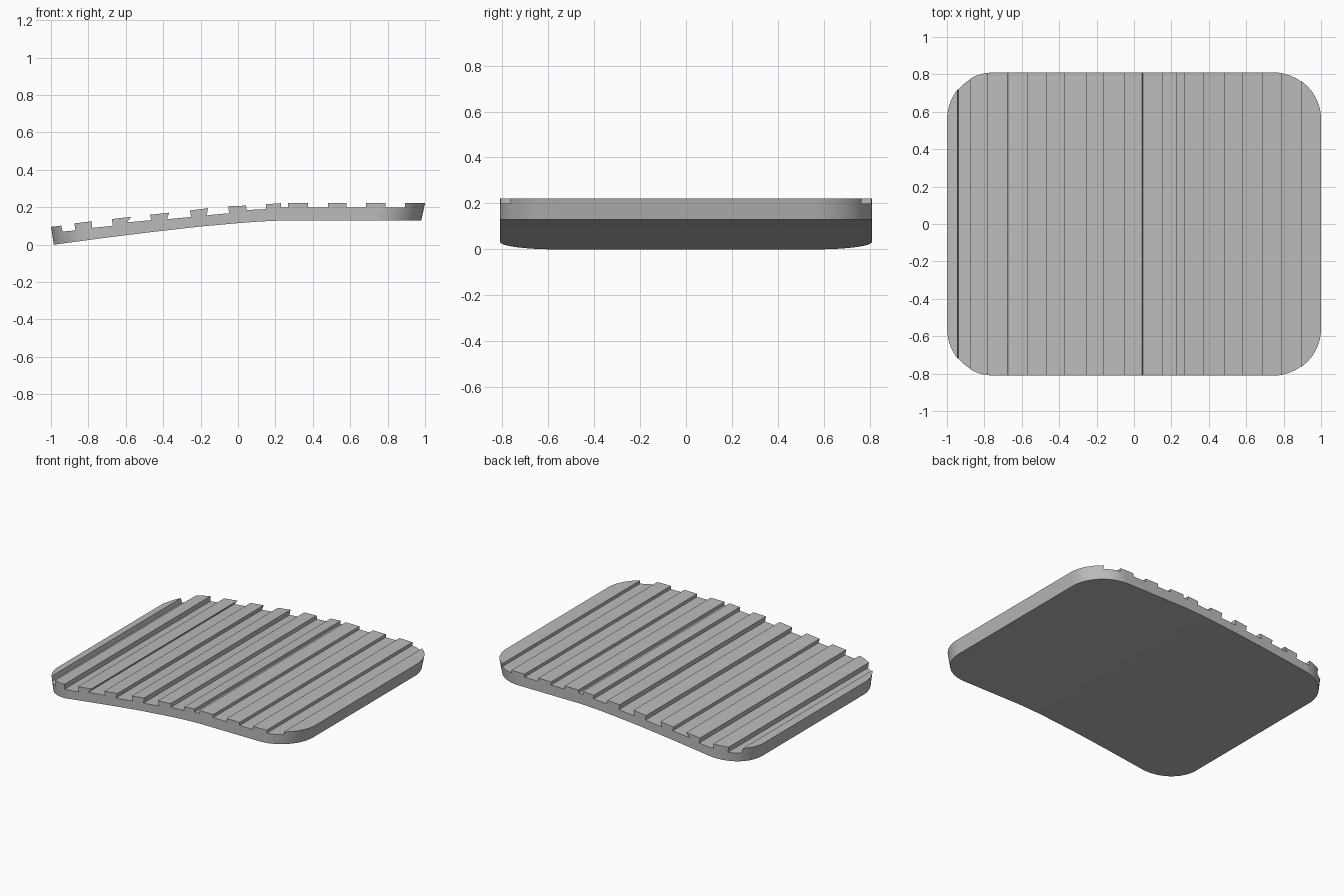
import bpy, bmesh, math

if "Cube" in bpy.data.objects:
    bpy.data.objects.remove(bpy.data.objects["Cube"])

HALF_Y = 0.81
RADIUS = 0.25

grey = bpy.data.materials.new("plain_grey")
grey.use_nodes = True
grey.diffuse_color = (0.5, 0.5, 0.5, 1)
grey.node_tree.nodes["Principled BSDF"].inputs["Base Color"].default_value = (0.5, 0.5, 0.5, 1)


def make_prism(name, ring_a, ring_b):
    """Solid between two matching outlines."""
    bm = bmesh.new()
    a = [bm.verts.new(p) for p in ring_a]
    b = [bm.verts.new(p) for p in ring_b]
    bm.faces.new(a)
    bm.faces.new(b[::-1])
    for i in range(len(a)):
        j = (i + 1) % len(a)
        bm.faces.new((a[i], b[i], b[j], a[j]))
    bmesh.ops.recalc_face_normals(bm, faces=bm.faces[:])
    mesh = bpy.data.meshes.new(name)
    bm.to_mesh(mesh)
    bm.free()
    mesh.materials.append(grey)
    obj = bpy.data.objects.new(name, mesh)
    bpy.context.collection.objects.link(obj)
    return obj


# Ridges: left x, left z, right x, right z, foot x and floor z after the ridge
ridges = [
    (-1.10, 0.083, -0.945, 0.102, -0.938, 0.070),
    (-0.875, 0.114, -0.780, 0.125, -0.780, 0.090),
    (-0.675, 0.137, -0.570, 0.149, -0.594, 0.119),
    (-0.470, 0.160, -0.368, 0.171, -0.380, 0.136),
    (-0.257, 0.183, -0.160, 0.195, -0.167, 0.157),
    (-0.053, 0.205, 0.043, 0.209, 0.047, 0.185),
    (0.150, 0.216, 0.230, 0.222, 0.230, 0.200),
    (0.268, 0.222, 0.375, 0.222, 0.375, 0.200),
    (0.480, 0.222, 0.580, 0.222, 0.580, 0.200),
    (0.685, 0.222, 0.788, 0.222, 0.788, 0.200),
    (0.892, 0.222, 1.100, 0.222, None, None),
]
profile = []
for i, (x0, z0, x1, z1, foot, floor) in enumerate(ridges):
    profile += [(x0, z0), (x1, z1)]
    if foot is not None:
        nx = ridges[i + 1][0]
        rise = 0.1 if nx < 0.1 else 0.05 if nx < 0.2 else 0
        profile += [(foot, floor), (nx + (0.006 if nx < 0 else 0), floor + rise * (nx - foot))]

# Gently curved underside
profile += [(1.1, 0.13), (0.25, 0.13), (0.12, 0.124), (0, 0.115), (-0.2, 0.097),
            (-0.45, 0.069), (-0.7, 0.038), (-0.985, 0.0), (-1.1, -0.015)]

mat_body = make_prism("ridged_mat",
                      [(x, -HALF_Y - 0.1, z) for x, z in profile],
                      [(x, HALF_Y + 0.1, z) for x, z in profile])


def rounded_outline(z, steps=16):
    """Rounded rectangle whose short ends flare out towards the top."""
    left = -0.985 - 0.15 * z
    right = 1.0 + 0.22 * (z - 0.222)
    centres = [(right - RADIUS, 1), (left + RADIUS, 1), (left + RADIUS, -1), (right - RADIUS, -1)]
    points = []
    for k, (cx, side) in enumerate(centres):
        for s in range(steps + 1):
            a = (k + s / steps) * math.pi / 2
            points.append((cx + RADIUS * math.cos(a),
                           side * (HALF_Y - RADIUS) + RADIUS * math.sin(a), z))
    return points


# Trim the extruded strip to the rounded plan
cutter = make_prism("outline_cutter", rounded_outline(-0.2), rounded_outline(0.5))
cutter.hide_render = True
trim = mat_body.modifiers.new("trim", "BOOLEAN")
trim.operation = "INTERSECT"
trim.solver = "EXACT"
trim.object = cutter

bpy.ops.object.select_all(action="DESELECT")
mat_body.select_set(True)
bpy.context.view_layer.objects.active = mat_body
bpy.ops.object.modifier_apply(modifier=trim.name)
bpy.data.objects.remove(cutter)

# Smooth corners, crisp ridges
bpy.ops.object.shade_smooth_by_angle(angle=math.radians(25))
weighted = mat_body.modifiers.new("even_shading", "WEIGHTED_NORMAL")
weighted.keep_sharp = True
